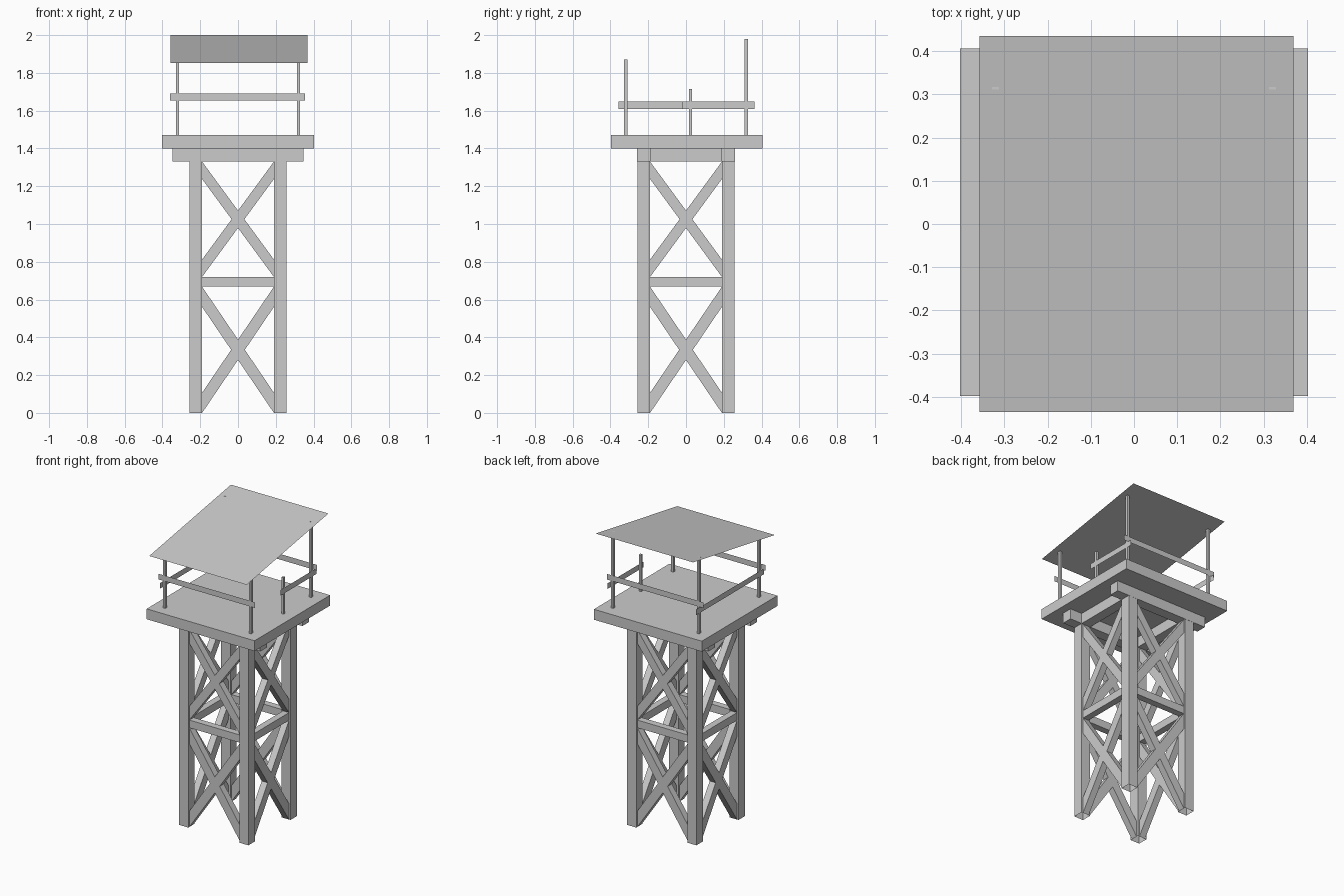
import bpy, bmesh
from mathutils import Matrix

cube = bpy.data.objects.get("Cube")
if cube:
    bpy.data.objects.remove(cube, do_unlink=True)

grey = bpy.data.materials.new("plain_grey")
grey.use_nodes = True
GREY = (0.6, 0.6, 0.6, 1)
grey.diffuse_color = GREY
grey.node_tree.nodes["Principled BSDF"].inputs["Base Color"].default_value = GREY


def finish(name, bm):
    mesh = bpy.data.meshes.new(name)
    bm.to_mesh(mesh)
    bm.free()
    mesh.materials.append(grey)
    obj = bpy.data.objects.new(name, mesh)
    bpy.context.collection.objects.link(obj)
    return obj


def box(name, x, y, z, open_bottom=False):
    """Box from three (low, high) ranges."""
    bm = bmesh.new()
    bmesh.ops.create_cube(bm, size=1)
    for v in bm.verts:
        v.co = [r[0] + (c + 0.5) * (r[1] - r[0]) for c, r in zip(v.co, (x, y, z))]
    if open_bottom:
        low = min(bm.faces, key=lambda f: f.calc_center_median().z)
        bmesh.ops.delete(bm, geom=[low], context='FACES_ONLY')
    return finish(name, bm)


def sheet(name, corners):
    bm = bmesh.new()
    bm.faces.new([bm.verts.new(c) for c in corners])
    return finish(name, bm)


def around(c, half):
    return (c - half, c + half)


def brace(name, profile, turn):
    """Extrude an (x, z) outline through one tower side, then turn it into place."""
    bm = bmesh.new()
    face = bm.faces.new([bm.verts.new((px, -0.247, pz)) for px, pz in profile])
    out = bmesh.ops.extrude_face_region(bm, geom=[face])
    moved = [g for g in out["geom"] if isinstance(g, bmesh.types.BMVert)]
    bmesh.ops.translate(bm, verts=moved, vec=(0, 0.045, 0))
    bmesh.ops.recalc_face_normals(bm, faces=bm.faces[:])
    bmesh.ops.transform(bm, matrix=turn, verts=bm.verts[:])
    return finish(name, bm)


# Legs, open at the foot
LEG, HALF, INNER = 0.224, 0.034, 0.19
for sx, side in ((-1, "right"), (1, "left")):
    for sy, end in ((-1, "front"), (1, "back")):
        box(f"{end}_{side}_leg", around(sx * LEG, HALF), around(sy * LEG, HALF),
            (0, 1.33), open_bottom=True)

# Bracing on the four sides: cross braces in two bays and a rail between
quarter = Matrix(((0, -1, 0, 0), (1, 0, 0, 0), (0, 0, 1, 0), (0, 0, 0, 1)))
turn = Matrix.Identity(4)
for side in ("front", "left", "back", "right"):
    brace(f"{side}_middle_brace", [(-INNER, 0.668), (INNER, 0.668),
                                   (INNER, 0.72), (-INNER, 0.72)], turn)
    for bay, low, high, tall in (("lower", 0, 0.668, 0.107), ("upper", 0.72, 1.33, 0.092)):
        for s, lean in ((-1, "rising"), (1, "falling")):
            brace(f"{side}_{bay}_{lean}_brace",
                  [(s * INNER, low), (s * INNER, low + tall),
                   (-s * INNER, high), (-s * INNER, high - tall)], turn)
    turn = quarter @ turn

# Beams and platform
for s, end in ((-1, "front"), (1, "back")):
    box(f"{end}_beam", (-0.347, 0.347), around(s * LEG, 0.035), (1.33, 1.4))
for s, side in ((-1, "right"), (1, "left")):
    box(f"{side}_beam", around(s * LEG, HALF), (-INNER, INNER), (1.33, 1.4))
box("platform", (-0.402, 0.402), (-0.398, 0.406), (1.4, 1.47))

# Roof posts and short railing post
POST = 0.32
for sx, side in ((-1, "right"), (1, "left")):
    for sy, end, top in ((-1, "front", 1.87), (1, "back", 1.98)):
        box(f"{end}_{side}_post", around(sx * POST, 0.008), around(sy * POST, 0.009), (1.47, top))
box("railing_post", around(POST, 0.008), around(0.025, 0.008), (1.47, 1.716))

# Thin railings outside the posts
for s, end in ((-1, "front"), (1, "back")):
    y = s * 0.33
    sheet(f"{end}_railing", [(-0.36, y, 1.653), (0.356, y, 1.653),
                             (0.356, y, 1.691), (-0.36, y, 1.691)])
for s, side, start in ((-1, "right", -0.357), (1, "left", -0.02)):
    x = s * 0.33
    sheet(f"{side}_railing", [(x, start, 1.61), (x, 0.363, 1.61),
                              (x, 0.363, 1.648), (x, start, 1.648)])

# Sloping sheet roof
sheet("roof", [(-0.357, -0.435, 1.852), (0.369, -0.435, 1.852),
               (0.369, 0.435, 2), (-0.357, 0.435, 2)])
